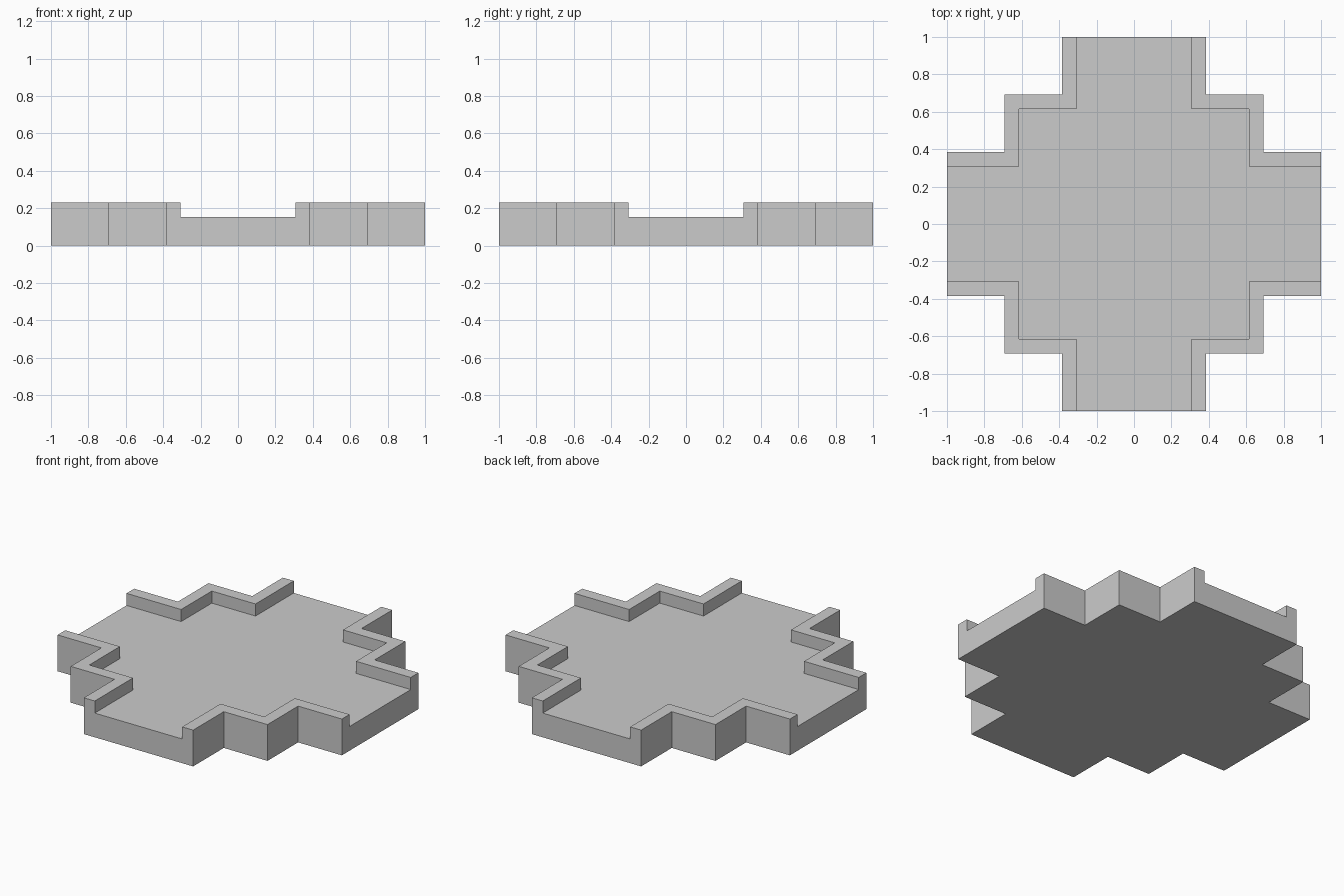
import bpy, bmesh

if "Cube" in bpy.data.objects:
    bpy.data.objects.remove(bpy.data.objects["Cube"])

U = 1 / 13                      # modelling unit: the half width is 13 units
FLOOR, TOP = 2 * U, 3 * U

# One corner of the stepped outline, outer and inner edge of the rim
OUTER = [(13, 5), (9, 5), (9, 9), (5, 9), (5, 13)]
INNER = [(13, 4), (8, 4), (8, 8), (4, 8), (4, 13)]


def quarter_turns(path, n):
    for _ in range(n):
        path = [(-y, x) for x, y in path]
    return path


bm = bmesh.new()


def ring(path, z):
    return [bm.verts.new((x * U, y * U, z)) for x, y in path]


def walls(low, high):
    for i in range(len(low) - 1):
        bm.faces.new((low[i], low[i + 1], high[i + 1], high[i]))


# Four rim corners: outer walls, inner walls and flat rim top
corners = []
for n in range(4):
    out_path, in_path = quarter_turns(OUTER, n), quarter_turns(INNER, n)
    base, out_top = ring(out_path, 0), ring(out_path, TOP)
    floor, in_top = ring(in_path, FLOOR), ring(in_path, TOP)
    walls(base, out_top)
    walls(in_top, floor)
    bm.faces.new(out_top + in_top[::-1])
    corners.append((base, out_top, floor, in_top))

# Underside and recessed floor
bm.faces.new([v for c in corners for v in c[0]][::-1])
bm.faces.new([v for c in corners for v in c[2]])

# Notched end faces joining neighbouring corners
for n in range(4):
    a, b = corners[n], corners[(n + 1) % 4]
    bm.faces.new((a[0][-1], b[0][0], b[1][0], b[3][0],
                  b[2][0], a[2][-1], a[3][-1], a[1][-1]))

bmesh.ops.recalc_face_normals(bm, faces=bm.faces[:])
mesh = bpy.data.meshes.new("stepped_platform")
bm.to_mesh(mesh)
bm.free()
platform = bpy.data.objects.new("stepped_platform", mesh)
bpy.context.collection.objects.link(platform)
